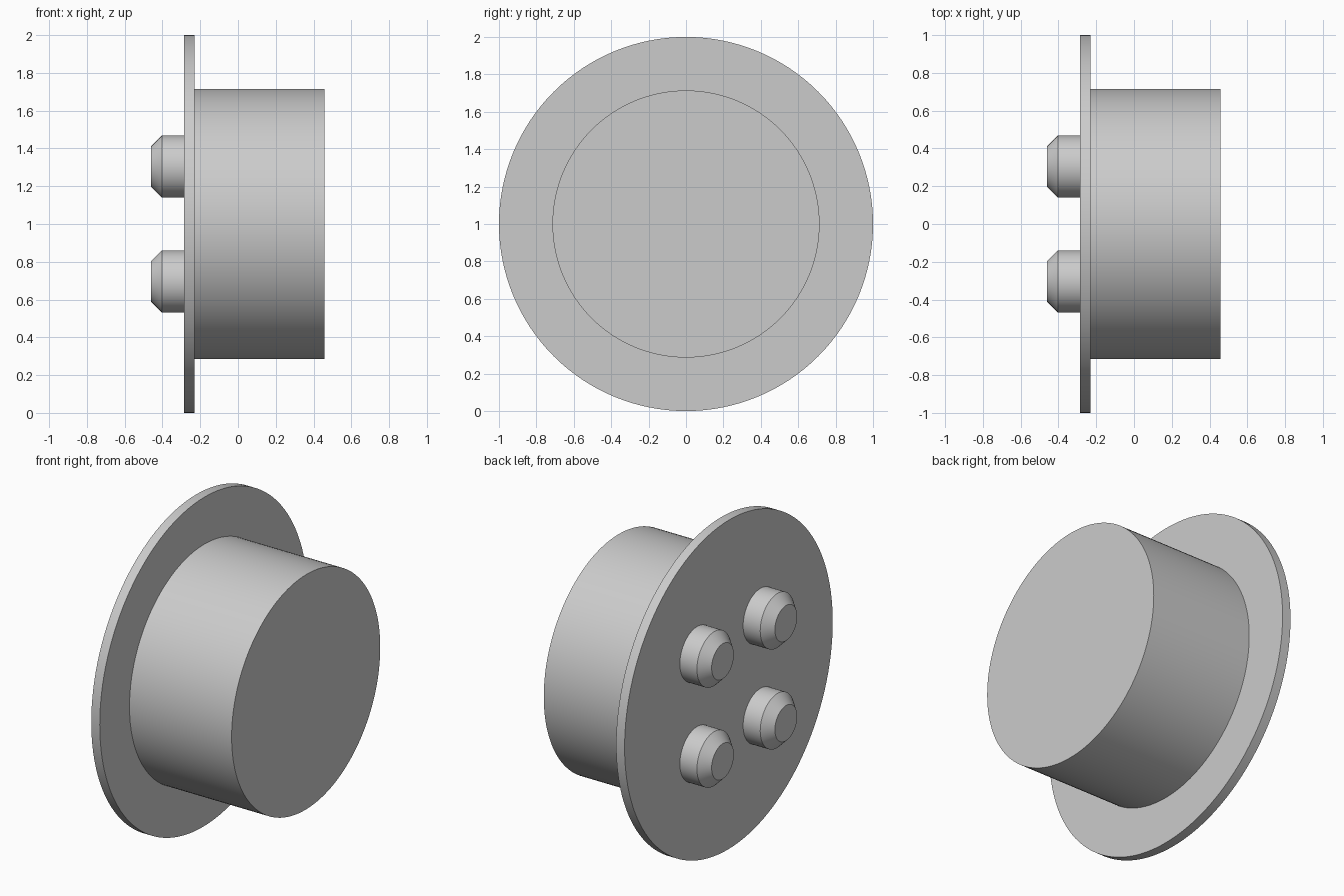
import bpy
import bmesh
from math import cos, sin, tau

cube = bpy.data.objects.get("Cube")
if cube:
    bpy.data.objects.remove(cube, do_unlink=True)

# Single grey material
grey = bpy.data.materials.new("light grey")
grey.use_nodes = True
grey.diffuse_color = (0.6, 0.6, 0.6, 1)
grey.node_tree.nodes["Principled BSDF"].inputs["Base Color"].default_value = grey.diffuse_color


def turned_part(name, profile, y=0, z=1, sides=128):
    """Closed solid turned about the x axis from (x, radius) points."""
    bm = bmesh.new()
    rings = [[bm.verts.new((x, r * cos(tau * i / sides), r * sin(tau * i / sides)))
              for i in range(sides)] for x, r in profile]
    for a, b in zip(rings, rings[1:]):
        for i in range(sides):
            j = (i + 1) % sides
            bm.faces.new((a[i], a[j], b[j], b[i]))
    bm.faces.new(rings[0])
    bm.faces.new(rings[-1])
    bmesh.ops.recalc_face_normals(bm, faces=bm.faces)
    mesh = bpy.data.meshes.new(name)
    bm.to_mesh(mesh)
    bm.free()
    mesh.materials.append(grey)
    obj = bpy.data.objects.new(name, mesh)
    obj.location = (0, y, z)
    bpy.context.collection.objects.link(obj)
    bpy.ops.object.select_all(action='DESELECT')
    obj.select_set(True)
    bpy.context.view_layer.objects.active = obj
    bpy.ops.object.shade_smooth_by_angle(angle=0.5)
    return obj


# Wide flange disc and thick cylindrical body
turned_part("flange", [(-0.287, 1), (-0.23, 1)])
turned_part("body", [(-0.24, 0.714), (0.457, 0.714)])

# Four chamfered studs on the back of the flange
for y_name, y in (("front", -0.304), ("back", 0.304)):
    for z_name, z in (("lower", 0.696), ("upper", 1.304)):
        turned_part(f"{z_name}_{y_name}_stud",
                    [(-0.46, 0.107), (-0.402, 0.165), (-0.28, 0.165)], y, z, 64)
